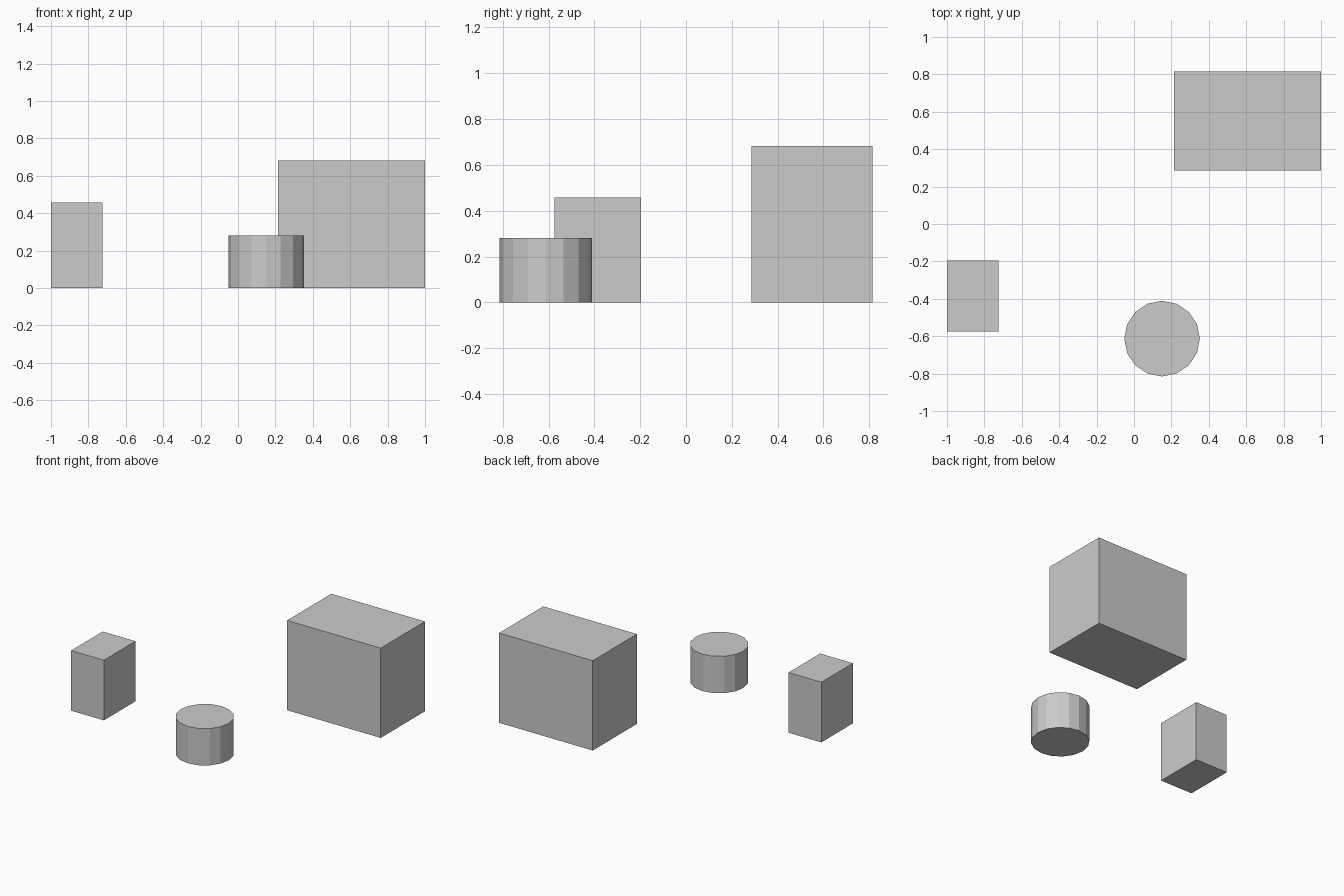
import bpy

if "Cube" in bpy.data.objects:
    bpy.data.objects.remove(bpy.data.objects["Cube"])

grey = bpy.data.materials.new("plain_grey")
grey.diffuse_color = (0.6, 0.6, 0.6, 1)
grey.use_nodes = True
grey.node_tree.nodes["Principled BSDF"].inputs["Base Color"].default_value = grey.diffuse_color


def finish(name):
    ob = bpy.context.object
    ob.name = name
    ob.data.materials.append(grey)
    return ob


def block(name, x, y, height):
    """Box standing on the floor, from its x and y ranges."""
    centre = (sum(x) / 2, sum(y) / 2, height / 2)
    bpy.ops.mesh.primitive_cube_add(size=1, location=centre)
    ob = finish(name)
    ob.scale = (x[1] - x[0], y[1] - y[0], height)
    bpy.ops.object.transform_apply(location=False, rotation=False, scale=True)


# Large block at the back right, small block at the left
block("large_block", (0.213, 1.0), (0.285, 0.815), 0.682)
block("small_block", (-1.0, -0.725), (-0.574, -0.196), 0.457)

# Sixteen-sided drum at the front, flat faceted
bpy.ops.mesh.primitive_cylinder_add(vertices=16, radius=0.202, depth=0.28,
                                    location=(0.15, -0.613, 0.14))
finish("drum")
